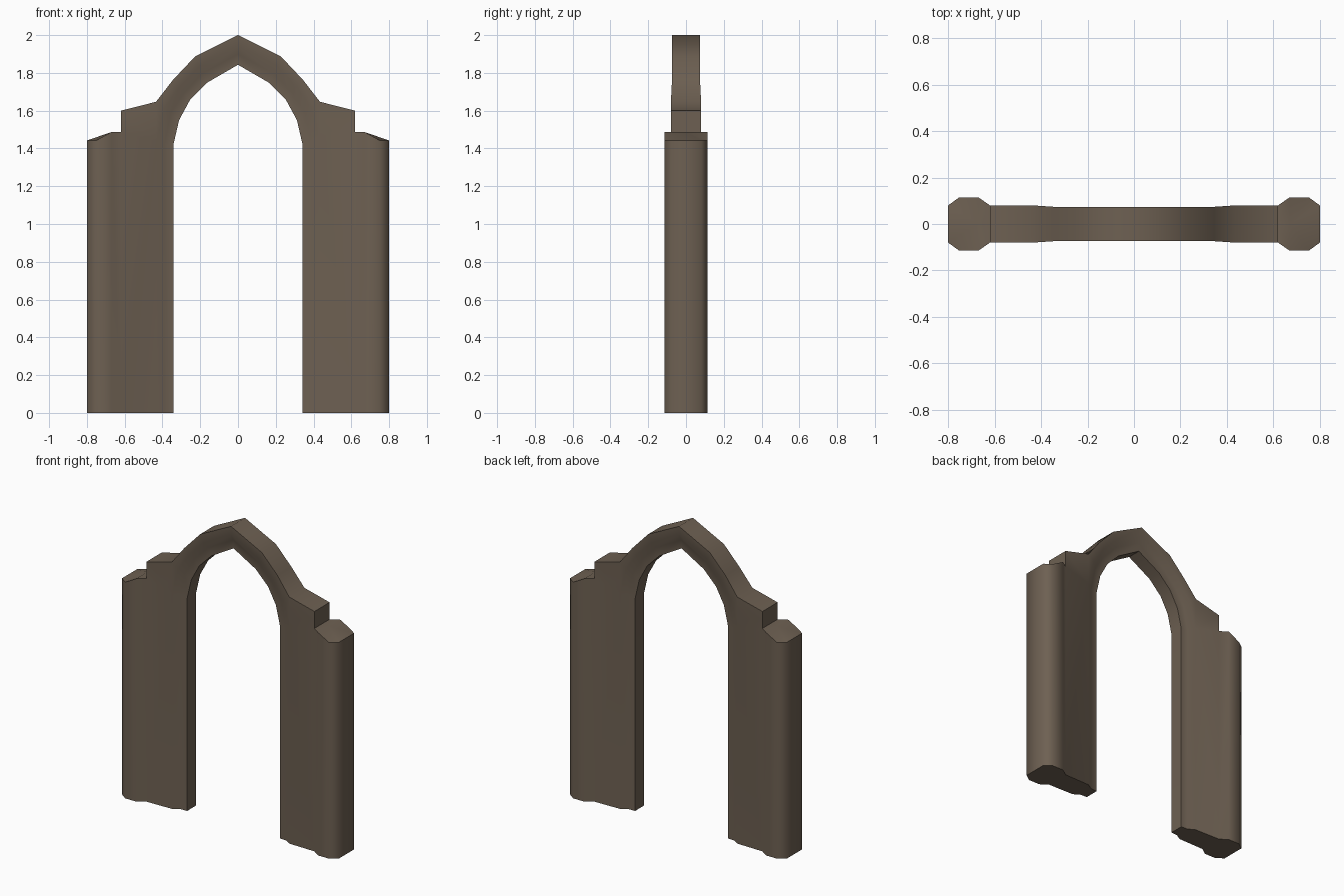
import bpy, bmesh, math

if "Cube" in bpy.data.objects:
    bpy.data.objects.remove(bpy.data.objects["Cube"])

# Right half stations along the opening: inner edge (x, z), outer edge (x, z), outer half depth
stations = [
    ((.342, 0), (.62, 0), .08),
    ((.342, 1.42), (.62, 1.60), .08),
    ((.312, 1.55), (.434, 1.647), .08),
    ((.254, 1.657), (.344, 1.763), .074),
    ((.164, 1.748), (.228, 1.886), .074),
    ((0, 1.843), (0, 2.0), .074),
]

bm = bmesh.new()
cache = {}

def v(x, y, z):
    key = (round(x, 4), round(y, 4), round(z, 4))
    if key not in cache:
        cache[key] = bm.verts.new(key)
    return cache[key]

def face(*pts):
    bm.faces.new([v(*p) for p in pts])

# Moulding section at each station, from the centre of the inner face to the outer centre
rows = []
for i, ((ax, az), (dx, dz), d) in enumerate(stations):
    if i < 2:
        b, c = (.39, az), (.432, az + (.02 if i else 0))
    else:
        b, c = [(ax + (dx - ax) * f, az + (dz - az) * f) for f in (.36, .64)]
    rows.append([(ax, 0, az), (ax, -.047, az), (b[0], -.05, b[1]),
                 (c[0], -(d - .004), c[1]), (dx, -d, dz), (dx, 0, dz)])

TOP, LOW = 1.487, 1.442
for i, (r, s) in enumerate(zip(rows, rows[1:])):
    for j in range(5):
        if i == 0 and j >= 3:
            continue
        face(r[j], r[j + 1], s[j + 1], s[j])

# Wall panel and the step above the pier
r, s = rows[0], rows[1]
step, step0 = (.62, -.08, TOP), (.62, 0, TOP)
face(r[3], r[4], step, s[4], s[3])
face(step, step0, s[5], s[4])

# Octagonal pier with a sloped top
col = [(.62, -.08, TOP), (.67, -.115, TOP), (.752, -.115, LOW), (.8, -.08, LOW), (.8, 0, LOW)]
for p, q in zip(col, col[1:]):
    face((p[0], p[1], 0), (q[0], q[1], 0), q, p)
mid = (.67, 0, TOP)
face(step0, step, col[1], mid)
face(mid, col[1], col[2])
face(mid, col[2], col[3], col[4])

# Underside
face(*r[:5], *[(p[0], p[1], 0) for p in col[1:]])

# Mirror the quarter to the back and then to the left
for axis in ('Y', 'X'):
    bmesh.ops.mirror(bm, geom=bm.verts[:] + bm.edges[:] + bm.faces[:],
                     axis=axis, merge_dist=.0001)
    bmesh.ops.remove_doubles(bm, verts=bm.verts[:], dist=.0002)
bmesh.ops.recalc_face_normals(bm, faces=bm.faces[:])

mesh = bpy.data.meshes.new("pointed_archway")
bm.to_mesh(mesh)
bm.free()
arch = bpy.data.objects.new("pointed_archway", mesh)
bpy.context.collection.objects.link(arch)

stone = bpy.data.materials.new("brown_stone")
stone.diffuse_color = (.155, .118, .085, 1)
stone.use_nodes = True
stone.node_tree.nodes["Principled BSDF"].inputs["Base Color"].default_value = stone.diffuse_color
mesh.materials.append(stone)

bpy.context.view_layer.objects.active = arch
arch.select_set(True)
bpy.ops.object.shade_smooth_by_angle(angle=math.radians(58))
